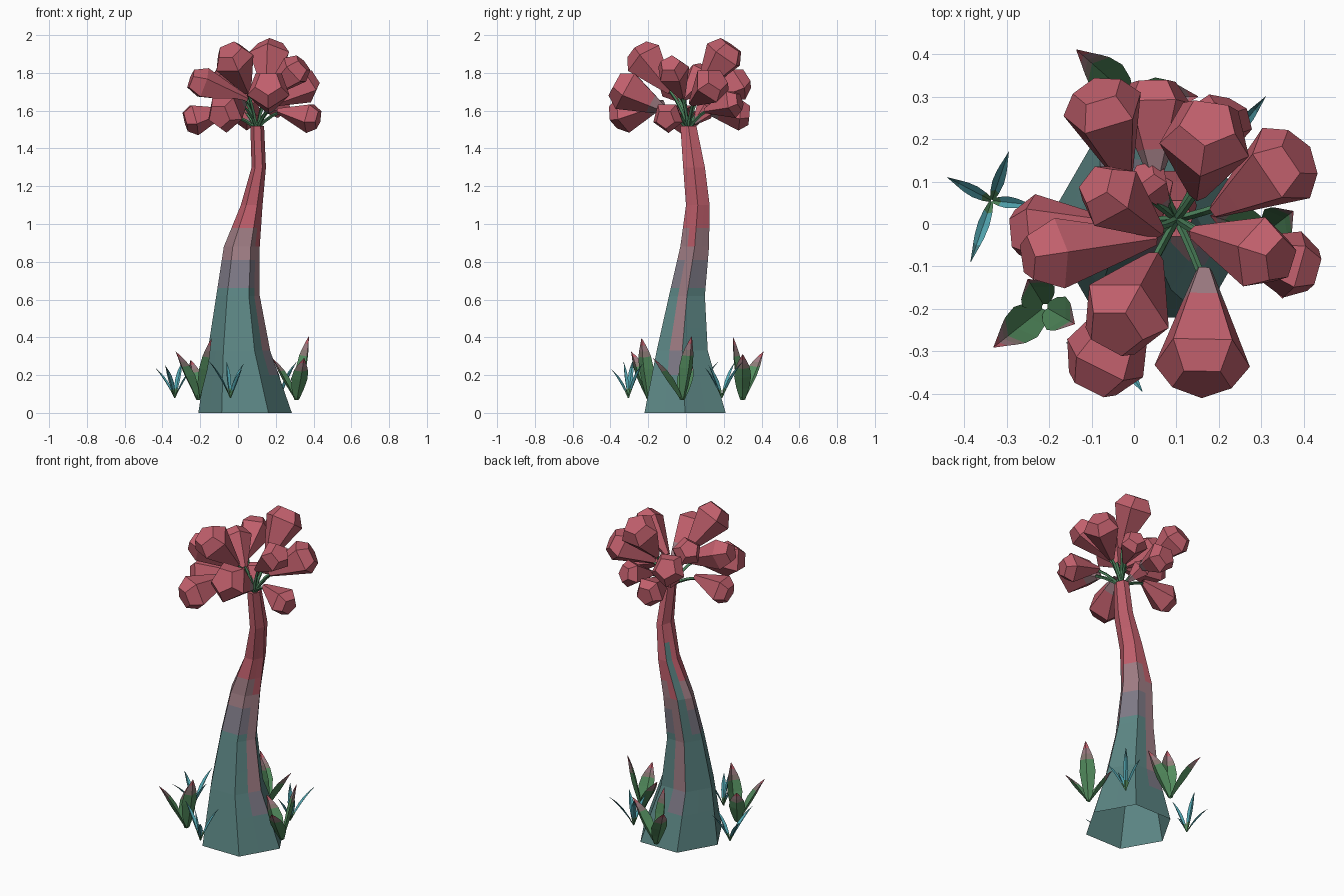
import bpy, bmesh, math
from mathutils import Vector

if "Cube" in bpy.data.objects:
    bpy.data.objects.remove(bpy.data.objects["Cube"])

# ---- flat colours
COLOURS = {
    "teal bark": (0.105, 0.235, 0.228), "slate bark": (0.205, 0.19, 0.235),
    "dusty mauve": (0.34, 0.20, 0.225), "flower red": (0.53, 0.115, 0.15),
    "leaf green": (0.085, 0.26, 0.11), "leaf mauve": (0.26, 0.20, 0.18),
    "grass cyan": (0.09, 0.40, 0.46), "grass dark teal": (0.06, 0.22, 0.24),
    "stem green": (0.075, 0.23, 0.11),
}
MATS = []
for n, c in COLOURS.items():
    m = bpy.data.materials.new(n)
    m.diffuse_color = (*c, 1)
    m.use_nodes = True
    m.node_tree.nodes["Principled BSDF"].inputs["Base Color"].default_value = m.diffuse_color
    MATS.append(m)
TEAL, SLATE, DUSTY, RED, GREEN, LMAUVE, CYAN, DTEAL, STEM = range(9)


def grid_object(name, rings, colour, closed=True, cap_end=False):
    """Skin rows of points; colour(row, column) picks the material."""
    bm = bmesh.new()
    rows = [[bm.verts.new(p) for p in r] for r in rings]
    n = len(rows[0])
    for i in range(len(rows) - 1):
        for j in range(n if closed else n - 1):
            k = (j + 1) % n
            f = bm.faces.new((rows[i][j], rows[i][k], rows[i + 1][k], rows[i + 1][j]))
            f.material_index = colour(i, j)
    if cap_end:
        bm.faces.new(rows[-1]).material_index = colour(len(rows) - 2, 0)
    me = bpy.data.meshes.new(name)
    bm.to_mesh(me)
    bm.free()
    for m in MATS:
        me.materials.append(m)
    ob = bpy.data.objects.new(name, me)
    bpy.context.collection.objects.link(ob)
    return ob


def circle(c, axis, r, n, spin=0.0):
    axis = Vector(axis).normalized()
    u = axis.cross(Vector((0, 0, 1)))
    u = u.normalized() if u.length > 0.05 else Vector((1, 0, 0))
    v = axis.cross(u)
    return [Vector(c) + r * (math.cos(a) * u + math.sin(a) * v)
            for a in (spin + 2 * math.pi * k / n for k in range(n))]


# ---- trunk: z, xmin, xmax, ymin, ymax
TRUNK = [(0, -.21, .285, -.22, .21), (.33, -.16, .17, -.155, .115),
         (.62, -.115, .115, -.09, .1), (.88, -.075, .115, -.03, .122),
         (1.1, .015, .13, 0, .125), (1.3, .072, .148, -.015, .1),
         (1.52, .065, .138, -.03, .055)]


def trunk_ring(z):
    for a, b in zip(TRUNK, TRUNK[1:]):
        if z <= b[0]:
            t = (z - a[0]) / (b[0] - a[0])
            x0, x1, y0, y1 = (a[i] + (b[i] - a[i]) * t for i in range(1, 5))
            break
    hexa = [Vector(((x0 + x1) / 2 + (x1 - x0) / 2 * math.cos(k * math.pi / 3),
                    (y0 + y1) / 2 + (y1 - y0) / 1.732 * math.sin(k * math.pi / 3), z))
            for k in range(6)]
    ring = []
    for k in range(6):  # split each side so narrow stripes can be coloured
        ring += [hexa[k], (hexa[k] + hexa[(k + 1) % 6]) / 2]
    return ring


levels = [0, .2, .33, .45, .62, .66, .81, .88, .98, 1.1, 1.2, 1.3, 1.52]


def trunk_colour(i, j):
    z = (levels[i] + levels[i + 1]) / 2
    if j in (11, 3):          # mauve streaks running down
        return TEAL if z < .2 else SLATE if z < .35 else DUSTY if z < .88 else RED
    if j == 4:                # teal streak running up
        return TEAL if z < 1.2 else RED
    return TEAL if z < .655 else SLATE if z < .81 else DUSTY if z < .98 else RED


grid_object("trunk", [trunk_ring(z) for z in levels], trunk_colour, cap_end=True)

# ---- faceted flowers: narrow end, blunt end, width, pale base?, ridge on top?
FLOWERS = [
    ((.15, .07, 1.7), (.175, .24, 1.945), .112, 0, 1),
    ((.05, -.08, 1.7), (-.045, -.255, 1.92), .112, 0, 1),
    ((-.02, .1, 1.65), (-.085, .315, 1.775), .1, 0, 0),
    ((.19, .03, 1.64), (.39, .165, 1.765), .105, 0, 0),
    ((.14, -.02, 1.67), (.345, -.085, 1.85), .09, 0, 1),
    ((.21, -.05, 1.6), (.425, -.11, 1.555), .085, 0, 0),
    ((.165, -.11, 1.6), (.16, -.375, 1.745), .118, 1, 0),
    ((.03, -.12, 1.64), (-.1, -.38, 1.57), .105, 1, 0),
    ((.05, -.035, 1.66), (-.25, -.08, 1.765), .088, 0, 1),
    ((-.06, 0, 1.6), (-.28, -.02, 1.545), .09, 0, 0),
    ((.06, -.02, 1.66), (-.09, .095, 1.81), .085, 0, 1),
    ((.05, .11, 1.6), (.045, .335, 1.58), .09, 1, 0),
    ((.15, .1, 1.6), (.22, .285, 1.65), .08, 0, 0),
    ((.08, .04, 1.53), (.02, .12, 1.62), .055, 1, 0),
]
PROFILE = [(0, .18), (.28, .48), (.78, 1), (1, .62)]
for n, (a, b, w, pale, ridge) in enumerate(FLOWERS):
    a, b = Vector(a), Vector(b)
    spin = -math.pi / 2 if ridge else math.pi / 2
    rings = [circle(a.lerp(b, t), b - a, w * r, 5, spin) for t, r in PROFILE]
    grid_object(f"flower_{n + 1}", rings,
                lambda i, j, p=pale: DUSTY if p and i == 0 else RED, cap_end=True)
    # curved stem from trunk top into the flower
    s = Vector((.1, .012, 1.5))
    mid = Vector((s.x * .55 + a.x * .45, s.y * .55 + a.y * .45, s.z * .3 + a.z * .7))
    e = a.lerp(b, .1)
    pts = [s * (1 - t) ** 2 + mid * 2 * t * (1 - t) + e * t * t for t in (0, .33, .67, 1)]
    grid_object(f"stem_{n + 1}", [circle(p, e - s, .009, 4) for p in pts],
                lambda i, j: STEM)


# ---- ground plants: folded curved blades
def blade(name, base, tip, width, colour, fold):
    base, tip = Vector(base), Vector(tip)
    out = Vector((tip.x - base.x, tip.y - base.y, 0))
    side = out.normalized().cross(Vector((0, 0, 1)))
    ctrl = base + out * .35 + Vector((0, 0, (tip.z - base.z) * .62))
    rows = []
    for t, w in ((0, .3), (.22, .75), (.45, 1), (.65, .85), (.75, .65), (.86, .38), (1, .03)):
        p = base * (1 - t) ** 2 + ctrl * 2 * t * (1 - t) + tip * t * t
        d = side * width * w / 2
        keel = out.normalized() * width * w * fold - Vector((0, 0, width * w * fold * .3))
        rows.append([p - d, p + keel, p + d])
    grid_object(name, rows, colour, closed=False)


def leaf_colour(i, j):
    return GREEN if i < 3 else LMAUVE if i == 3 else DUSTY if i == 4 else RED


LEAF_PLANTS = {
    (-.21, -.195, .07): [(-.33, -.29, .325), (-.14, -.235, .395), (-.25, -.13, .28)],
    (.31, -.02, .07): [(.35, -.175, .29), (.375, .03, .405), (.18, .02, .29)],
    (-.01, .3, .07): [(-.135, .41, .325), (.15, .3, .31), (-.03, .25, .4)],
}
for n, (base, tips) in enumerate(LEAF_PLANTS.items()):
    for k, tip in enumerate(tips):
        blade(f"leaf_plant_{n + 1}_{k + 1}", base, tip, .09, leaf_colour, .28)

GRASS = {
    (-.335, .055, .08): [(-.44, .11, .24), (-.295, .17, .27), (-.385, -.09, .25), (-.24, .045, .24)],
    (-.04, -.305, .08): [(-.16, -.28, .28), (.02, -.395, .23), (.03, -.23, .26), (-.06, -.33, .27)],
    (.22, .19, .08): [(.31, .3, .27), (.3, .12, .25), (.17, .26, .27), (.2, .1, .24)],
}
for n, (base, tips) in enumerate(GRASS.items()):
    for k, tip in enumerate(tips):
        blade(f"grass_{n + 1}_{k + 1}", base, tip, .028,
              lambda i, j, k=k: GREEN if i == 0 else DTEAL if k % 2 == 0 and i > 3 else CYAN, .3)
